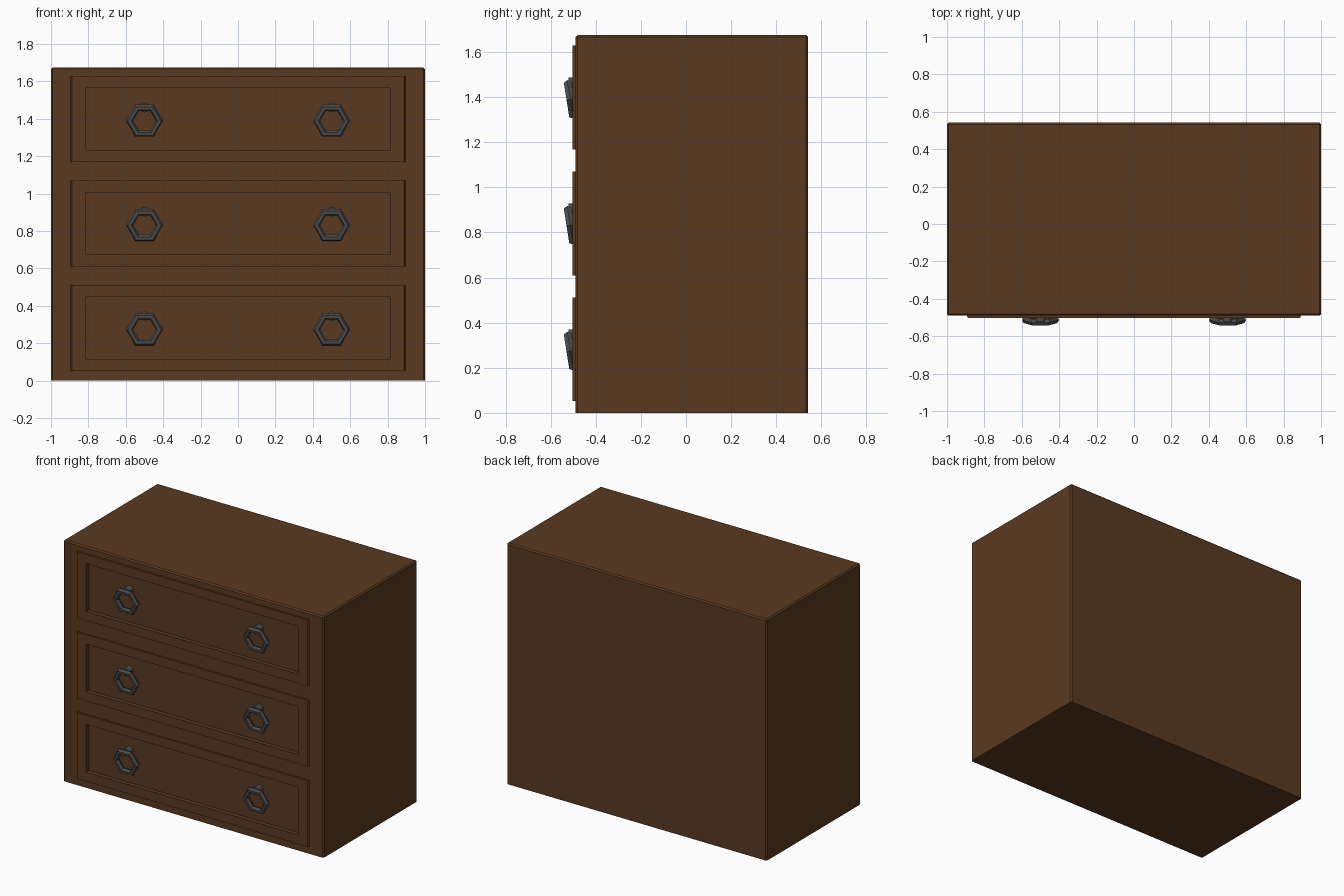
import bpy, bmesh, math
from mathutils import Matrix, Vector

if "Cube" in bpy.data.objects:
    bpy.data.objects.remove(bpy.data.objects["Cube"])


def material(name, col):
    m = bpy.data.materials.new(name)
    m.diffuse_color = (*col, 1)
    m.use_nodes = True
    m.node_tree.nodes["Principled BSDF"].inputs["Base Color"].default_value = m.diffuse_color
    return m


wood = material("brown_wood", (0.102, 0.042, 0.0144))
iron = material("dark_iron", (0.075, 0.075, 0.078))


def finish(name, bm, mat):
    bmesh.ops.recalc_face_normals(bm, faces=bm.faces)
    me = bpy.data.meshes.new(name)
    bm.to_mesh(me)
    bm.free()
    me.materials.append(mat)
    ob = bpy.data.objects.new(name, me)
    bpy.context.collection.objects.link(ob)
    return ob


def box(x, y0, y1, z0, z1):
    bm = bmesh.new()
    bmesh.ops.create_cube(bm, size=1)
    for v in bm.verts:
        v.co = (x * 2 * v.co.x, y0 if v.co.y < 0 else y1, z0 if v.co.z < 0 else z1)
    return bm


# cabinet body, all edges softened except around the base
bm = box(1.0, -0.49, 0.542, 0, 1.675)
edges = [e for e in bm.edges if max(v.co.z for v in e.verts) > 0.1]
bmesh.ops.bevel(bm, geom=edges, offset=0.009, segments=1, affect='EDGES')
body = finish("cabinet_body", bm, wood)


# drawer front: raised frame around a sunken panel
def drawer_front(name, z):
    bm = bmesh.new()
    loops = []
    for hx, hz, y in ((0.897, 0.23, -0.485), (0.887, 0.23, -0.503),
                      (0.815, 0.166, -0.503), (0.815, 0.166, -0.473)):
        loops.append([bm.verts.new((sx * hx, y, z + sz * hz))
                      for sx, sz in ((-1, -1), (1, -1), (1, 1), (-1, 1))])
    for a, b in zip(loops, loops[1:]):
        for i in range(4):
            j = (i + 1) % 4
            bm.faces.new((a[i], a[j], b[j], b[i]))
    bm.faces.new(loops[-1])
    ob = finish(name, bm, wood)
    if ob.data.polygons[-1].normal.y > 0:
        ob.data.flip_normals()


# six-sided ring pull, leaning outward at the bottom
def ring_pull(name, x, z):
    bm = bmesh.new()
    rows = []
    for i in range(6):
        a = i * math.pi / 3
        rows.append([])
        for j in range(6):
            b = j * math.pi / 3
            r = 0.08 + 0.0195 * math.cos(b)
            rows[-1].append(bm.verts.new((r * math.cos(a), 0.0195 * math.sin(b), r * math.sin(a))))
    for i in range(6):
        for j in range(6):
            k, l = (i + 1) % 6, (j + 1) % 6
            bm.faces.new((rows[i][j], rows[k][j], rows[k][l], rows[i][l]))
    bm.transform(Matrix.Translation((x, -0.513, z)) @ Matrix.Rotation(math.radians(9), 4, 'X'))
    finish(name, bm, iron)


# round stud holding the ring
def stud(name, x, z):
    bm = bmesh.new()
    bmesh.ops.create_cone(bm, cap_ends=True, segments=12, radius1=0.026, radius2=0.026, depth=0.05)
    bm.transform(Matrix.Translation((x, -0.497, z)) @ Matrix.Rotation(math.pi / 2, 4, 'X'))
    finish(name, bm, iron)


for n, z in enumerate((0.282, 0.84, 1.398)):
    # opening in the body behind each drawer
    cutter = finish(f"drawer_opening_{n}", box(0.86, -0.6, -0.455, z - 0.2, z + 0.2), wood)
    cutter.hide_render = True
    cutter.hide_viewport = True
    cutter.display_type = 'WIRE'
    mod = body.modifiers.new("opening", 'BOOLEAN')
    mod.object = cutter
    mod.operation = 'DIFFERENCE'
    drawer_front(f"drawer_front_{n}", z)
    for side, x in (("left", -0.5), ("right", 0.5)):
        ring_pull(f"ring_pull_{side}_{n}", x, z - 0.008)
        stud(f"stud_{side}_{n}", x, z + 0.062)
